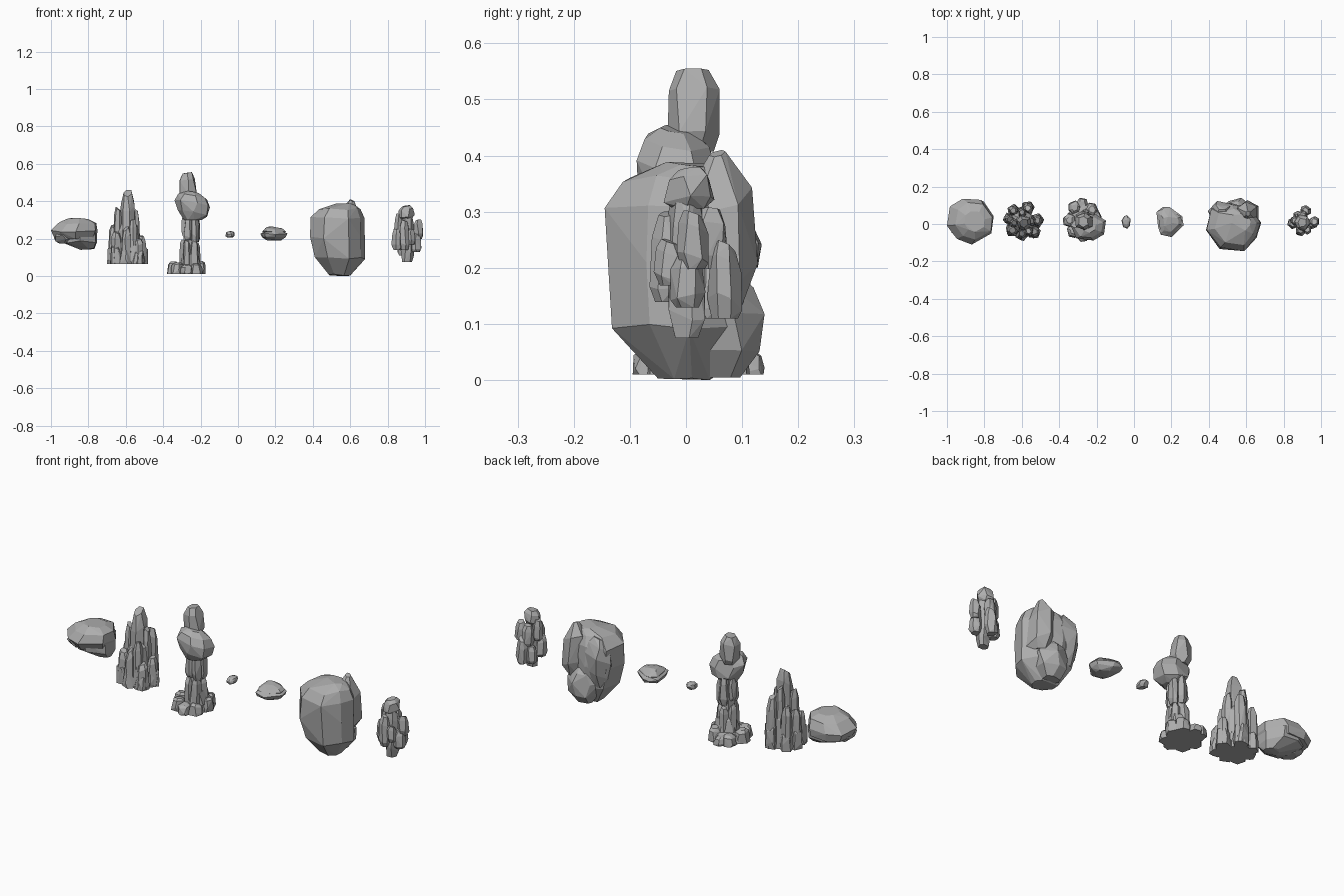
import bpy
import bmesh
import math
import random
from mathutils import Vector

default_cube = bpy.data.objects.get("Cube")
if default_cube:
    bpy.data.objects.remove(default_cube, do_unlink=True)

# One stone colour for everything
stone = bpy.data.materials.new("stone grey")
stone.use_nodes = True
stone_colour = (0.42, 0.42, 0.42, 1)
stone.diffuse_color = stone_colour
stone.node_tree.nodes["Principled BSDF"].inputs["Base Color"].default_value = stone_colour

# Lump profiles: (height fraction, radius fraction) from bottom to top
PILLAR = [(0, 0.7), (0.2, 1), (0.75, 0.9), (1, 0.55)]
FOOTED = [(0, 1), (0.3, 0.95), (0.82, 0.85), (1, 0.5)]
ROUND = [(0, 0.5), (0.25, 0.92), (0.6, 1), (0.85, 0.8), (1, 0.4)]
WAIST = [(0, 1), (0.5, 0.75), (1, 1)]


def add_hull(bm, points):
    """Wrap a set of points in a convex faceted skin."""
    verts = [bm.verts.new(p) for p in points]
    result = bmesh.ops.convex_hull(bm, input=verts, use_existing_faces=False)
    spare = {g for g in result["geom_interior"] + result["geom_unused"]
             if isinstance(g, bmesh.types.BMVert)}
    spare |= {v for v in verts if v.is_valid and not v.link_faces}
    bmesh.ops.delete(bm, geom=list(spare), context="VERTS")


def add_lump(bm, rng, x, y, bottom, top, rx, ry, profile=PILLAR, sides=6):
    """Add an irregular chiselled lump built from jittered rings."""
    points = []
    turn = rng.uniform(0, math.tau)
    height = top - bottom
    slope = Vector((rng.uniform(-1, 1), rng.uniform(-1, 1))) * 0.12
    for fraction, radius in profile:
        for i in range(sides):
            angle = turn + (i + rng.uniform(-0.2, 0.2)) * math.tau / sides
            r = radius * rng.uniform(0.9, 1.1)
            c, s = math.cos(angle) * r, math.sin(angle) * r
            tilt = (c * slope.x + s * slope.y) * height if fraction > 0 else 0
            points.append((x + rx * c, y + ry * s, bottom + height * fraction + tilt))
    add_hull(bm, points)


def add_layers(bm, rng, outline, centre, levels, jitter=0.04):
    """Add a boulder whose plan outline is scaled and shifted at each level."""
    cx, cy = centre
    points = []
    for z, scale, dx, dy in levels:
        for px, py in outline:
            k = scale * rng.uniform(1 - jitter, 1 + jitter)
            points.append((cx + dx + (px - cx) * k, cy + dy + (py - cy) * k,
                           z + rng.uniform(-jitter, jitter) * 0.15))
    add_hull(bm, points)


def finish(name, bm, low, high):
    """Fit the rock to its bounds and turn it into a flat-shaded object."""
    bmesh.ops.dissolve_limit(bm, angle_limit=math.radians(5),
                             verts=bm.verts[:], edges=bm.edges[:])
    for axis in range(3):
        values = [v.co[axis] for v in bm.verts]
        start, span = min(values), max(values) - min(values)
        for v in bm.verts:
            v.co[axis] = low[axis] + (v.co[axis] - start) / span * (high[axis] - low[axis])
    bmesh.ops.recalc_face_normals(bm, faces=bm.faces[:])
    mesh = bpy.data.meshes.new(name)
    bm.to_mesh(mesh)
    bm.free()
    mesh.materials.append(stone)
    rock = bpy.data.objects.new(name, mesh)
    bpy.context.collection.objects.link(rock)
    return rock


# Flat boulder: a domed lid overhanging two lower lobes
rng = random.Random(4)
bm = bmesh.new()
outline = [(-1, -0.01), (-0.985, 0.09), (-0.92, 0.135), (-0.82, 0.125),
           (-0.755, 0.04), (-0.765, -0.05), (-0.87, -0.11), (-0.95, -0.08)]
middle = (-0.875, 0.01)
add_layers(bm, rng, outline, middle,
           [(0.2, 0.88, 0, 0.01), (0.24, 1, 0, 0), (0.285, 0.8, 0.02, 0),
            (0.31, 0.45, 0.02, 0)])
add_layers(bm, rng, outline, middle,
           [(0.14, 0.3, 0.07, 0.01), (0.18, 0.8, 0.025, 0.01), (0.24, 0.85, 0.02, 0.01)])
add_lump(bm, rng, -0.93, 0, 0.17, 0.24, 0.06, 0.08, ROUND)
finish("flat_boulder", bm, (-1, -0.11, 0.14), (-0.75, 0.135, 0.31))

# Spire cluster: a tall pillar ringed by shorter footed pillars
rng = random.Random(11)
bm = bmesh.new()
add_lump(bm, rng, -0.59, 0, 0.065, 0.46, 0.05, 0.05, FOOTED)
add_lump(bm, rng, -0.595, 0.01, 0.065, 0.3, 0.08, 0.075, FOOTED)
for x, y, top, radius in [
        (-0.65, 0.07, 0.3, 0.032), (-0.565, 0.085, 0.34, 0.035),
        (-0.51, 0.015, 0.22, 0.034), (-0.545, 0.01, 0.37, 0.032),
        (-0.53, -0.05, 0.2, 0.035), (-0.56, -0.045, 0.31, 0.03),
        (-0.6, -0.06, 0.26, 0.033), (-0.655, -0.04, 0.24, 0.035),
        (-0.645, 0, 0.37, 0.03), (-0.67, 0.02, 0.27, 0.033),
        (-0.6, 0.06, 0.39, 0.03)]:
    add_lump(bm, rng, x, y, 0.065, top, radius, radius, FOOTED)
    # Broken ledge part way up each pillar
    ledge = 0.065 + (top - 0.065) * rng.uniform(0.4, 0.6)
    add_lump(bm, rng, x, y, 0.065, ledge, radius * 1.2, radius * 1.2, FOOTED, 5)
finish("spire_cluster", bm, (-0.7, -0.09, 0.065), (-0.48, 0.12, 0.46))

# Balanced column: rubble foot, pinched stem, heavy cap and head
rng = random.Random(23)
bm = bmesh.new()
add_lump(bm, rng, -0.28, 0.025, 0.01, 0.055, 0.085, 0.095, FOOTED, 9)
for i in range(8):
    angle = (i + rng.uniform(-0.2, 0.2)) * math.tau / 8
    add_lump(bm, rng, -0.28 + 0.07 * math.cos(angle), 0.025 + 0.08 * math.sin(angle),
             0.01, rng.uniform(0.05, 0.085), 0.036, 0.038, FOOTED)
add_lump(bm, rng, -0.26, 0.02, 0.05, 0.13, 0.06, 0.06, FOOTED)
add_lump(bm, rng, -0.26, 0.015, 0.06, 0.33, 0.034, 0.036, WAIST)
for i in range(5):
    angle = i * math.tau / 5 + 0.4
    c, s = math.cos(angle), math.sin(angle)
    add_lump(bm, rng, -0.26 + 0.034 * c, 0.015 + 0.036 * s, 0.05,
             rng.uniform(0.14, 0.2), 0.025, 0.027, FOOTED, 5)
    add_lump(bm, rng, -0.255 + 0.03 * c, 0.01 + 0.03 * s, rng.uniform(0.18, 0.22),
             0.33, 0.026, 0.026, PILLAR, 5)
add_lump(bm, rng, -0.245, -0.015, 0.3, 0.45, 0.095, 0.077, ROUND, 7)
add_lump(bm, rng, -0.275, 0.015, 0.41, 0.555, 0.052, 0.05, PILLAR, 6)
finish("balanced_column", bm, (-0.38, -0.095, 0.01), (-0.15, 0.14, 0.555))

# Pebble
rng = random.Random(5)
bm = bmesh.new()
add_lump(bm, rng, -0.043, 0.012, 0.205, 0.24, 0.023, 0.037, ROUND, 7)
finish("pebble", bm, (-0.067, -0.025, 0.205), (-0.019, 0.048, 0.24))

# Layered stone: a smaller slab resting on a rounded triangular one
rng = random.Random(8)
bm = bmesh.new()
outline = [(0.12, 0.06), (0.15, 0.09), (0.19, 0.085), (0.26, 0.04),
           (0.265, -0.01), (0.2, -0.07), (0.14, -0.06), (0.125, -0.02)]
middle = (0.19, 0.01)
add_layers(bm, rng, outline, middle,
           [(0.19, 0.55, 0, 0), (0.205, 0.9, 0, 0), (0.225, 1, 0, 0), (0.235, 0.85, 0, 0)])
add_layers(bm, rng, outline, middle,
           [(0.23, 0.7, 0, 0), (0.242, 0.88, 0, 0), (0.258, 0.65, 0, 0),
            (0.265, 0.35, -0.01, 0)])
finish("layered_stone", bm, (0.12, -0.07, 0.19), (0.265, 0.09, 0.265))

# Great boulder: sloping main mass with a split back ridge and low bulge
rng = random.Random(17)
bm = bmesh.new()
outline = [(0.385, -0.03), (0.41, 0.09), (0.52, 0.115), (0.63, 0.09),
           (0.68, 0.01), (0.66, -0.07), (0.59, -0.145), (0.46, -0.13)]
add_layers(bm, rng, outline, (0.535, 0),
           [(0.01, 0.4, 0.01, 0.01), (0.1, 0.9, 0.01, 0), (0.21, 1, 0, 0),
            (0.315, 0.97, 0, 0), (0.365, 0.75, 0.01, 0), (0.39, 0.35, 0.04, 0.02)])
add_lump(bm, rng, 0.61, 0.06, 0.14, 0.41, 0.065, 0.075,
         [(0, 0.6), (0.2, 1), (0.7, 0.9), (1, 0.2)])
add_lump(bm, rng, 0.55, 0.065, 0.01, 0.2, 0.09, 0.08, ROUND, 7)
add_lump(bm, rng, 0.47, 0.06, 0.11, 0.36, 0.07, 0.07, ROUND)
finish("great_boulder", bm, (0.385, -0.145, 0), (0.68, 0.14, 0.41))

# Hanging cluster: a core pillar with chunks stuck around it
rng = random.Random(31)
bm = bmesh.new()
add_lump(bm, rng, 0.905, 0, 0.075, 0.36, 0.038, 0.035)
add_lump(bm, rng, 0.9, 0.005, 0.31, 0.38, 0.043, 0.042)
for x, y, bottom, top, radius in [
        (0.85, 0, 0.14, 0.25, 0.029), (0.86, 0.015, 0.23, 0.34, 0.026),
        (0.962, 0.01, 0.2, 0.3, 0.028), (0.95, 0, 0.13, 0.23, 0.03),
        (0.89, -0.035, 0.14, 0.3, 0.028), (0.925, -0.03, 0.17, 0.25, 0.025),
        (0.915, 0.065, 0.11, 0.24, 0.03), (0.9, 0.04, 0.2, 0.31, 0.03),
        (0.88, 0.04, 0.11, 0.2, 0.028)]:
    add_lump(bm, rng, x, y, bottom, top, radius, radius)
finish("hanging_cluster", bm, (0.82, -0.065, 0.075), (0.99, 0.1, 0.38))
